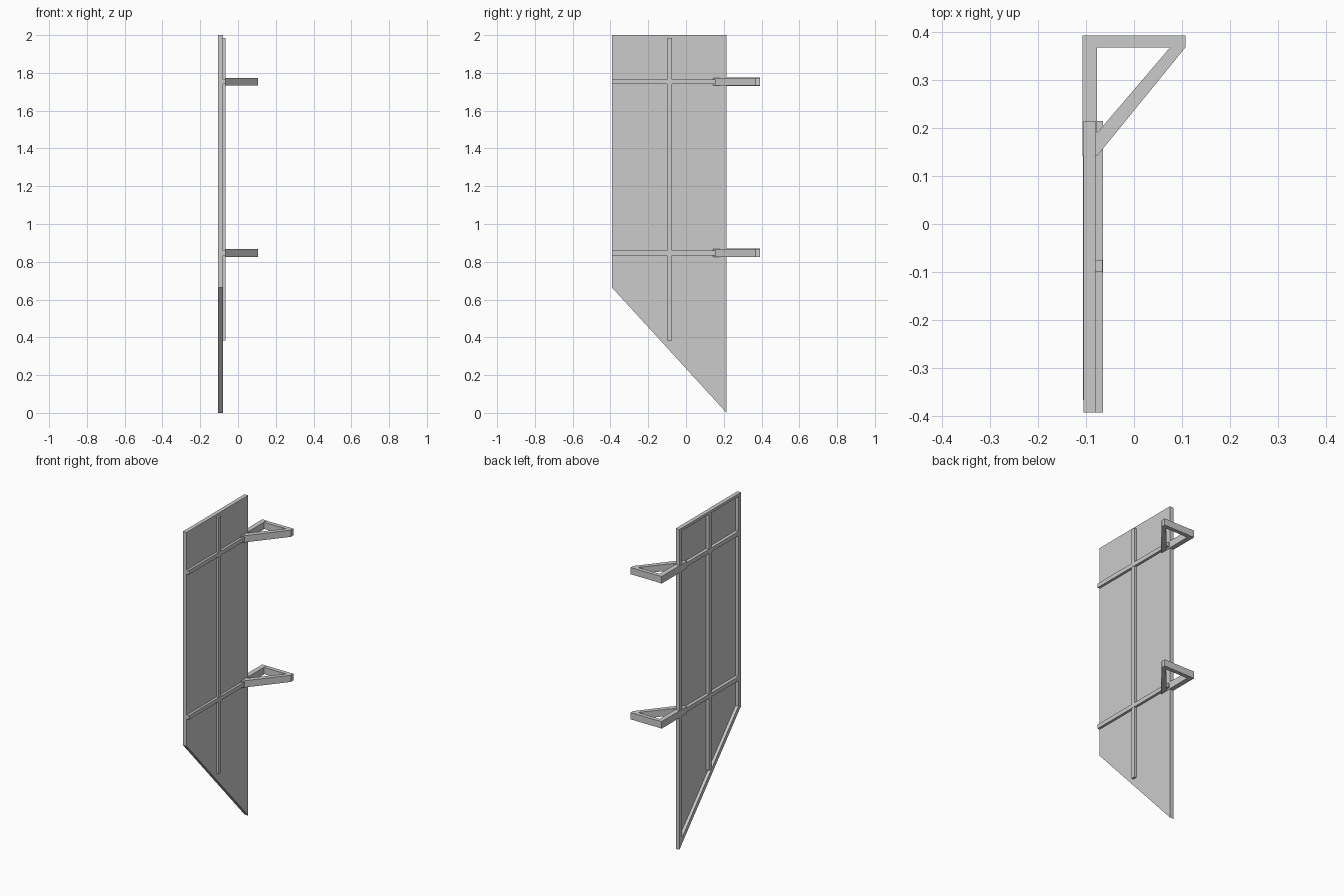
import bpy, bmesh

if "Cube" in bpy.data.objects:
    bpy.data.objects.remove(bpy.data.objects["Cube"])


def loft(name, loops):
    """Skin a stack of equal-length point loops and cap both ends."""
    bm = bmesh.new()
    rings = [[bm.verts.new(p) for p in loop] for loop in loops]
    n = len(rings[0])
    for a, b in zip(rings, rings[1:]):
        for i in range(n):
            j = (i + 1) % n
            bm.faces.new((a[i], a[j], b[j], b[i]))
    bm.faces.new(rings[0][::-1])
    bm.faces.new(rings[-1])
    bmesh.ops.recalc_face_normals(bm, faces=bm.faces)
    me = bpy.data.meshes.new(name)
    bm.to_mesh(me)
    bm.free()
    ob = bpy.data.objects.new(name, me)
    bpy.context.collection.objects.link(ob)
    return ob


def at_x(profile, x):
    return [(x, y, z) for y, z in profile]


def at_z(profile, z):
    return [(x, y, z) for x, y in profile]


def box(name, x0, x1, y0, y1, z0, z1):
    rect = [(x0, y0), (x1, y0), (x1, y1), (x0, y1)]
    return loft(name, [at_z(rect, z0), at_z(rect, z1)])


# Slanted door leaf: flat on +x, framed recess on -x
outer = [(-0.393, 2.0), (0.215, 2.0), (0.215, 0.0), (-0.393, 0.665)]
inner = [(-0.367, 1.983), (0.19, 1.983), (0.19, 0.065), (-0.367, 0.674)]
loft("panel", [at_x(outer, -0.08), at_x(outer, -0.105),
               at_x(inner, -0.105), at_x(inner, -0.086)])

# Vertical batten running through both faces
box("vertical_batten", -0.1055, -0.066, -0.1, -0.075, 0.384, 1.985)

# Horizontal battens and triangular wall brackets
brace = [(-0.077, 0.393), (0.107, 0.393), (0.107, 0.368), (-0.077, 0.142),
         (-0.077, 0.19), (0.075, 0.368), (-0.077, 0.368)]
for label, z in (("lower", 0.847), ("upper", 1.753)):
    box(label + "_batten_outside", -0.082, -0.065, -0.393, 0.215, z - 0.013, z + 0.013)
    box(label + "_batten_inside", -0.106, -0.085, -0.367, 0.19, z - 0.013, z + 0.013)
    box(label + "_bracket_arm", -0.107, -0.077, 0.142, 0.393, z - 0.022, z + 0.022)
    loft(label + "_bracket_brace", [at_z(brace, z - 0.021), at_z(brace, z + 0.021)])
